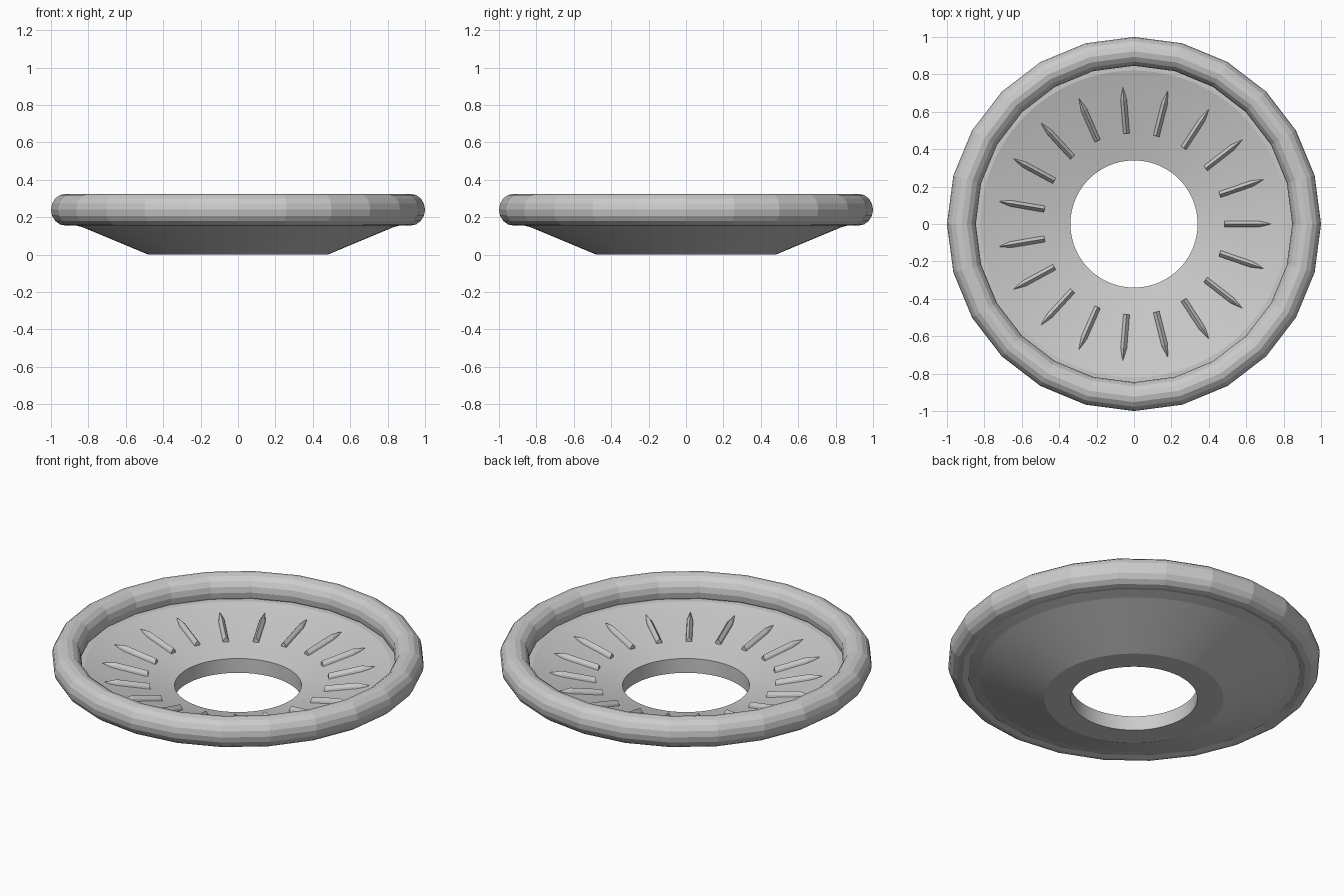
import bpy, bmesh, math
from mathutils import Vector, Matrix

if "Cube" in bpy.data.objects:
    bpy.data.objects.remove(bpy.data.objects["Cube"])


def make_object(name, bm):
    bmesh.ops.recalc_face_normals(bm, faces=bm.faces)
    mesh = bpy.data.meshes.new(name)
    bm.to_mesh(mesh)
    bm.free()
    ob = bpy.data.objects.new(name, mesh)
    bpy.context.collection.objects.link(ob)
    return ob


def lathe(name, profile, sides):
    """Spin a closed (radius, z) profile around the z axis."""
    bm = bmesh.new()
    rings = []
    for i in range(sides):
        a = 2 * math.pi * i / sides
        rings.append([bm.verts.new((r * math.cos(a), r * math.sin(a), z)) for r, z in profile])
    n = len(profile)
    for i in range(sides):
        p, q = rings[i], rings[(i + 1) % sides]
        for j in range(n):
            k = (j + 1) % n
            bm.faces.new((p[j], q[j], q[k], p[k]))
    return make_object(name, bm)


# Dish: conical bowl with a round centre hole
dish = lathe("dish", [
    (0.34, 0.0), (0.48, 0.0), (0.83, 0.146), (0.90, 0.165),
    (0.90, 0.20), (0.82, 0.20), (0.70, 0.165), (0.34, 0.085)], 96)
bpy.context.view_layer.objects.active = dish
dish.select_set(True)
bpy.ops.object.shade_smooth_by_angle(angle=math.radians(5))

# Rim: faceted ring with 24 sides
rim_profile = [(0.923 + 0.077 * math.cos(2 * math.pi * t / 16),
                0.24 + 0.085 * math.sin(2 * math.pi * t / 16)) for t in range(16)]
lathe("rim", rim_profile, 24)

# Ribs: 19 small ridges lying on the bowl, sinking into the slope at the outer end
bm = bmesh.new()
for i in range(19):
    turn = Matrix.Rotation(2 * math.pi * i / 19, 3, 'Z')
    sections = []
    for r, z, half, h in ((0.485, 0.112, 0.018, 0.034), (0.665, 0.152, 0.018, 0.034)):
        sections.append([bm.verts.new(turn @ Vector((r, y, z + dz)))
                         for y, dz in ((-half, 0), (half, 0), (half * 0.75, h * 0.5),
                                       (0, h), (-half * 0.75, h * 0.5))])
    tip = bm.verts.new(turn @ Vector((0.735, 0, 0.178)))
    a, b = sections
    bm.faces.new(a)
    for j in range(5):
        k = (j + 1) % 5
        bm.faces.new((a[j], a[k], b[k], b[j]))
        bm.faces.new((b[j], b[k], tip))
make_object("ribs", bm)
